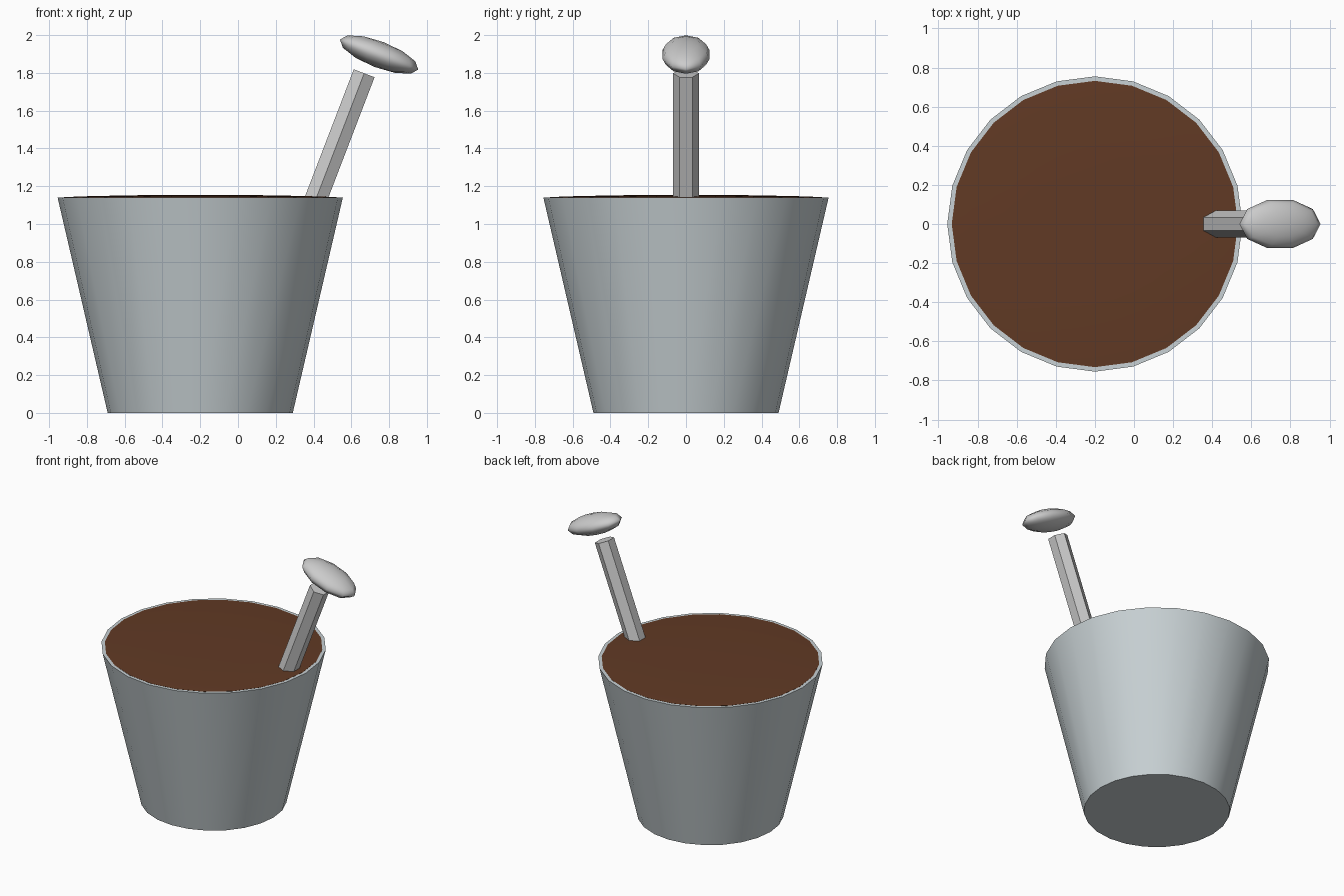
import bpy, bmesh
from math import sin, cos, pi, radians

if "Cube" in bpy.data.objects:
    bpy.data.objects.remove(bpy.data.objects["Cube"])

TILT = radians(21)          # lean of the spoon
CUP_X = -0.2


def lathe(name, profile, sides, location, start=0.0, tilt=0.0, scale=(1, 1, 1),
          color=None, smooth=True):
    """Revolve (radius, z) points around z; zero radius makes a pole."""
    bm = bmesh.new()
    rings = []
    for r, z in profile:
        n = 1 if r == 0 else sides
        rings.append([bm.verts.new((r * cos(start + 2 * pi * i / sides),
                                    r * sin(start + 2 * pi * i / sides), z))
                      for i in range(n)])
    for a, b in zip(rings, rings[1:]):
        for i in range(sides):
            j = (i + 1) % sides
            quad = [a[i % len(a)], a[j % len(a)], b[j % len(b)], b[i % len(b)]]
            bm.faces.new(list(dict.fromkeys(quad)))
    bmesh.ops.recalc_face_normals(bm, faces=bm.faces)
    mesh = bpy.data.meshes.new(name)
    bm.to_mesh(mesh)
    bm.free()
    obj = bpy.data.objects.new(name, mesh)
    bpy.context.collection.objects.link(obj)
    obj.location = location
    obj.rotation_euler = (0, tilt, 0)
    obj.scale = scale
    if color:
        mat = bpy.data.materials.new(name + "_color")
        mat.diffuse_color = (*color, 1)
        mat.use_nodes = True
        mat.node_tree.nodes["Principled BSDF"].inputs["Base Color"].default_value = mat.diffuse_color
        mesh.materials.append(mat)
    if smooth:
        bpy.ops.object.select_all(action='DESELECT')
        obj.select_set(True)
        bpy.context.view_layer.objects.active = obj
        bpy.ops.object.shade_smooth_by_angle(angle=radians(40))
    return obj


# Tapered cup with a thin wall and flat rim
lathe("cup", [(0, 0), (0.49, 0), (0.755, 1.14), (0.728, 1.14), (0.47, 0.03), (0, 0.03)],
      24, (CUP_X, 0, 0), color=(0.58, 0.64, 0.66))

# Slightly domed drink closing the cup
lathe("drink", [(0.47, 0.03), (0.732, 1.141), (0.64, 1.146), (0.37, 1.152), (0, 1.154)],
      24, (CUP_X, 0, 0), color=(0.12, 0.042, 0.018))

# Six-sided spoon handle, origin at its top end
lathe("spoon_handle", [(0, -1.3), (0.068, -1.3), (0.068, 0), (0, 0)],
      6, (0.668, 0, 1.798), start=pi / 2, tilt=TILT, smooth=False)

# Flattened low-poly ellipsoid for the spoon bowl
arc = [(0, -1)] + [(cos(radians(a)), sin(radians(a))) for a in range(-60, 61, 30)] + [(0, 1)]
lathe("spoon_bowl", arc, 10, (0.747, 0, 1.897), tilt=TILT, scale=(0.222, 0.13, 0.07))
